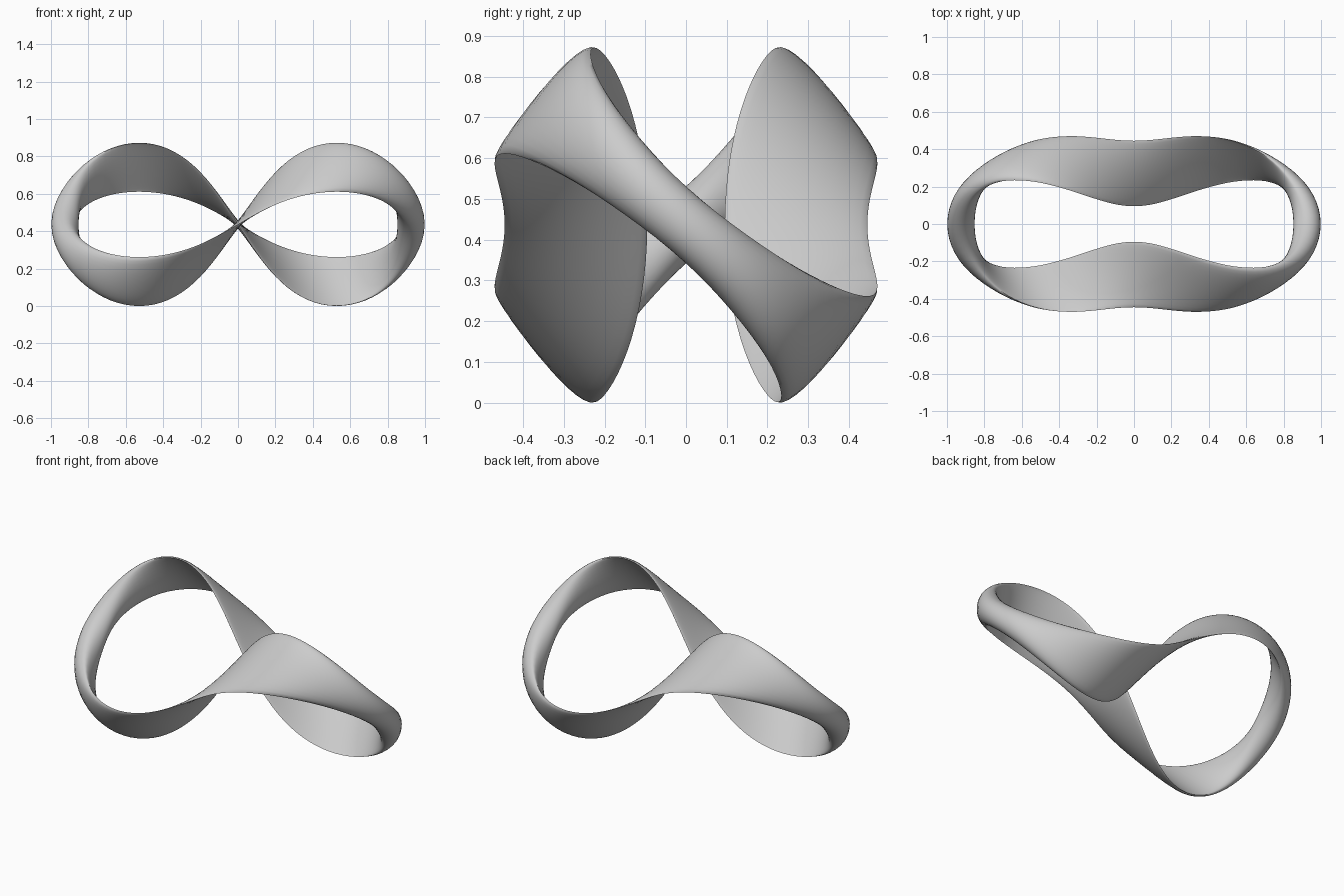
import bpy
import bmesh
from math import sin, cos, pi, radians
from mathutils import Vector

STEPS = 128     # stations around the loop
HALF = 14       # points on each side of the section
MID_HEIGHT = 0.44

cube = bpy.data.objects.get("Cube")
if cube:
    bpy.data.objects.remove(cube, do_unlink=True)


def edge(t):
    """One long edge of the twisted figure-eight band."""
    return Vector((
        0.835 * sin(t) - 0.09 * sin(3 * t),
        -0.1 - 0.372 * cos(t) - 0.085 * cos(2 * t) + 0.102 * cos(3 * t) + 0.01 * cos(4 * t),
        -0.137 * sin(t) + 0.305 * sin(2 * t) - 0.047 * sin(3 * t)))


def other_edge(t):
    """The opposite edge: the first turned half way about the x axis."""
    p = edge(pi - t)
    return Vector((p.x, -p.y, -p.z))


def middle(t):
    return (edge(t) + other_edge(t)) / 2


def section(t):
    """Closed cross-section: thin and bowed on the loops, oval at the two ends."""
    mid = middle(t)
    half_width = (other_edge(t) - edge(t)) / 2
    tangent = middle(t + 0.01) - middle(t - 0.01)
    normal = tangent.cross(half_width).normalized()
    lip = 0.005 + 0.01 * cos(t) ** 4
    outer = 0.068 * sin(t) ** 3
    inner = outer * (1 - 2 * sin(t) ** 4)
    high = max(outer, inner) + lip
    low = min(outer, inner) - lip
    points = []
    for bulge, start in ((high, 0), (low, pi)):
        for i in range(HALF):
            a = start + pi * i / HALF
            points.append(mid + half_width * cos(a) + normal * bulge * abs(sin(a)))
    return points


# Band: join the sections into a closed loop
bm = bmesh.new()
lift = Vector((0, 0, MID_HEIGHT))
rings = [[bm.verts.new(p + lift) for p in section(2 * pi * k / STEPS)]
         for k in range(STEPS)]
count = 2 * HALF
for k in range(STEPS):
    a, b = rings[k], rings[(k + 1) % STEPS]
    for i in range(count):
        j = (i + 1) % count
        bm.faces.new((a[i], a[j], b[j], b[i]))
bmesh.ops.recalc_face_normals(bm, faces=bm.faces)

mesh = bpy.data.meshes.new("twisted_band")
bm.to_mesh(mesh)
bm.free()
band = bpy.data.objects.new("twisted_band", mesh)
bpy.context.collection.objects.link(band)

# Plain grey finish
grey = bpy.data.materials.new("plain_grey")
grey.use_nodes = True
grey.diffuse_color = (0.6, 0.6, 0.6, 1)
grey.node_tree.nodes["Principled BSDF"].inputs["Base Color"].default_value = (0.6, 0.6, 0.6, 1)
mesh.materials.append(grey)

# Smooth surface with crisp lips; rest the lowest point on the ground
low = min(v.co.z for v in mesh.vertices)
for v in mesh.vertices:
    v.co.z -= low
bpy.ops.object.select_all(action='DESELECT')
band.select_set(True)
bpy.context.view_layer.objects.active = band
bpy.ops.object.shade_smooth_by_angle(angle=radians(70))
